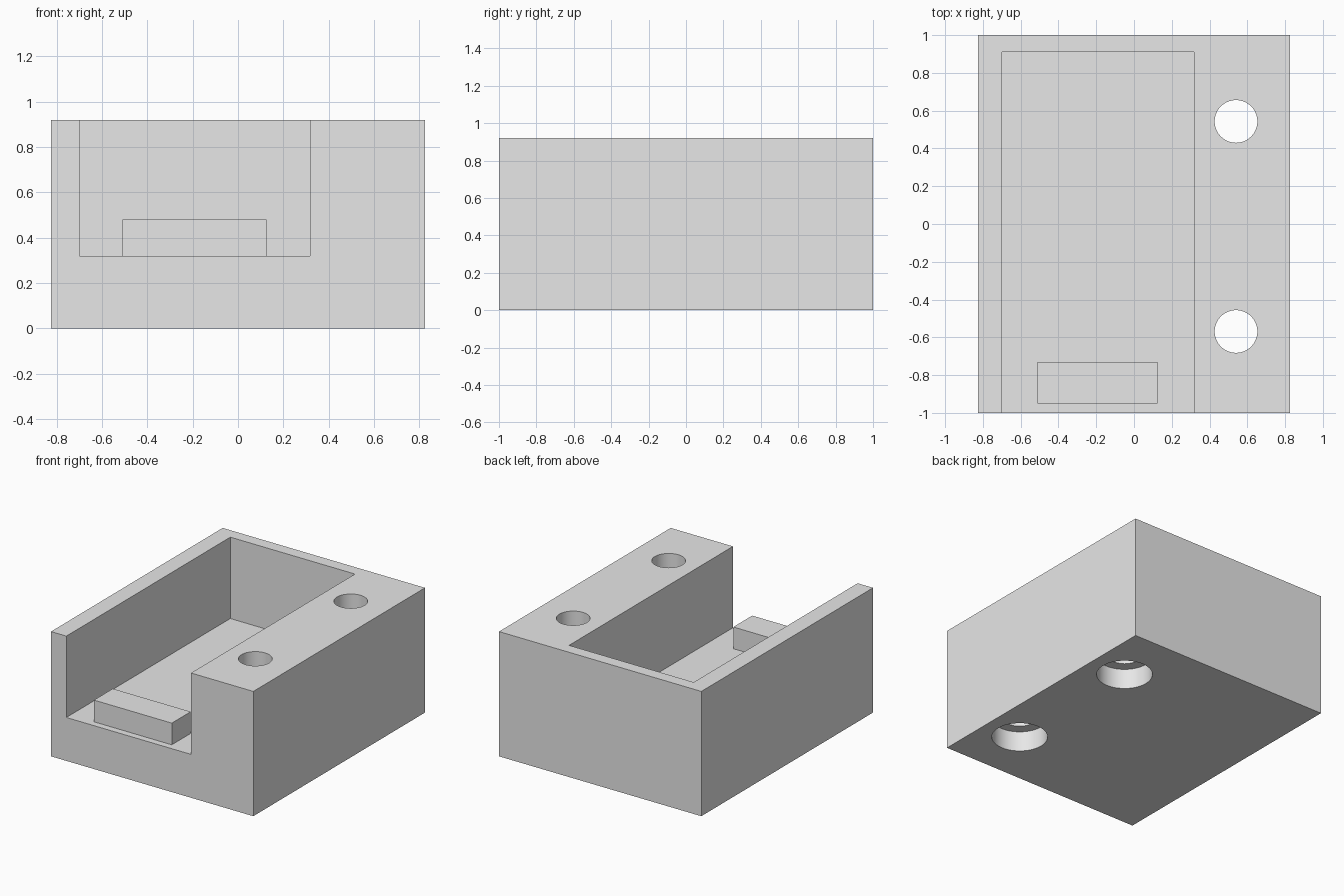
import bpy

default = bpy.data.objects.get("Cube")
if default:
    bpy.data.objects.remove(default, do_unlink=True)

grey = bpy.data.materials.new("plain grey")
grey.use_nodes = True
grey.diffuse_color = (0.8, 0.8, 0.8, 1)
grey.node_tree.nodes["Principled BSDF"].inputs["Base Color"].default_value = (0.8, 0.8, 0.8, 1)


def box(name, low, high):
    """Box spanning two opposite corners."""
    centre = [(a + b) / 2 for a, b in zip(low, high)]
    bpy.ops.mesh.primitive_cube_add(size=1, location=centre)
    ob = bpy.context.object
    ob.name = name
    ob.scale = [b - a for a, b in zip(low, high)]
    bpy.ops.object.transform_apply(location=True, rotation=False, scale=True)
    ob.data.materials.append(grey)
    return ob


def bore(name, radius, x, y, bottom, top):
    """Upright cylinder used as a drill."""
    bpy.ops.mesh.primitive_cylinder_add(vertices=64, radius=radius, depth=top - bottom,
                                        location=(x, y, (top + bottom) / 2))
    ob = bpy.context.object
    ob.name = name
    ob.data.materials.append(grey)
    return ob


def cut(target, cutter):
    mod = target.modifiers.new(cutter.name, 'BOOLEAN')
    mod.operation = 'DIFFERENCE'
    mod.solver = 'EXACT'
    mod.object = cutter
    bpy.context.view_layer.objects.active = target
    bpy.ops.object.modifier_apply(modifier=mod.name)
    bpy.data.objects.remove(cutter, do_unlink=True)


# Block with a tray open at the top and front
body = box("body", (-0.825, -1, 0), (0.825, 1, 0.92))
cut(body, box("tray_cutter", (-0.7, -1.2, 0.32), (0.317, 0.91, 1.2)))

# Two screw holes, each with a wider recess for the head underneath
for y in (0.543, -0.569):
    cut(body, bore("screw_cutter", 0.113, 0.54, y, -0.2, 1.2))
    cut(body, bore("head_cutter", 0.19, 0.54, y, -0.2, 0.15))

# Low stop on the tray floor near the opening
stop = box("floor_stop", (-0.51, -0.95, 0.32), (0.125, -0.73, 0.48))

# Smooth the bores, keep the edges sharp
bpy.ops.object.select_all(action='DESELECT')
body.select_set(True)
bpy.context.view_layer.objects.active = body
bpy.ops.object.shade_smooth_by_angle(angle=0.5)
